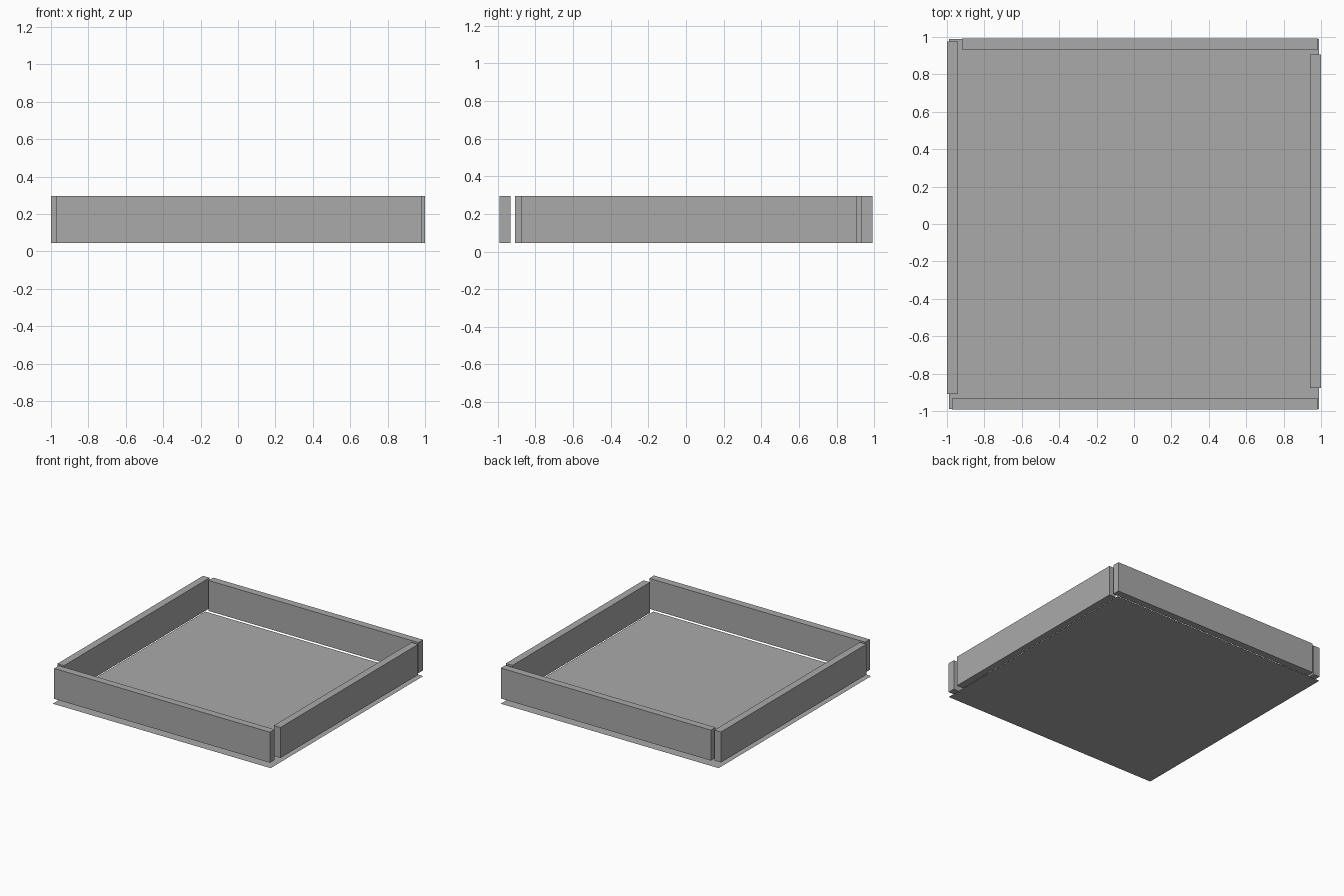
import bpy
import bmesh
from mathutils import Vector

cube = bpy.data.objects.get("Cube")
if cube:
    bpy.data.objects.remove(cube, do_unlink=True)

# Plain grey for every part
GREY = (0.4, 0.4, 0.4, 1.0)
grey = bpy.data.materials.new("grey")
grey.use_nodes = True
grey.diffuse_color = GREY
grey.node_tree.nodes["Principled BSDF"].inputs["Base Color"].default_value = GREY


def add_object(name, bm):
    mesh = bpy.data.meshes.new(name)
    bm.to_mesh(mesh)
    bm.free()
    mesh.materials.append(grey)
    obj = bpy.data.objects.new(name, mesh)
    bpy.context.collection.objects.link(obj)
    return obj


def add_box(name, low, high):
    low, high = Vector(low), Vector(high)
    bm = bmesh.new()
    bmesh.ops.create_cube(bm, size=1)
    bmesh.ops.scale(bm, vec=high - low, verts=bm.verts)
    bmesh.ops.translate(bm, vec=(low + high) / 2, verts=bm.verts)
    return add_object(name, bm)


# Thin floor sheet
bm = bmesh.new()
bmesh.ops.create_grid(bm, x_segments=1, y_segments=1, size=0.988)
add_object("floor", bm)

# Four loose walls hovering just above the floor
BOTTOM, TOP = 0.045, 0.295
walls = {
    "front_wall": (-0.972, 0.985, -0.992, -0.932),
    "back_wall": (-0.92, 0.985, 0.932, 0.992),
    "right_wall": (-1.0, -0.94, -0.91, 0.975),
    "left_wall": (0.94, 1.0, -0.878, 0.905),
}
for name, (x0, x1, y0, y1) in walls.items():
    add_box(name, (x0, y0, BOTTOM), (x1, y1, TOP))
